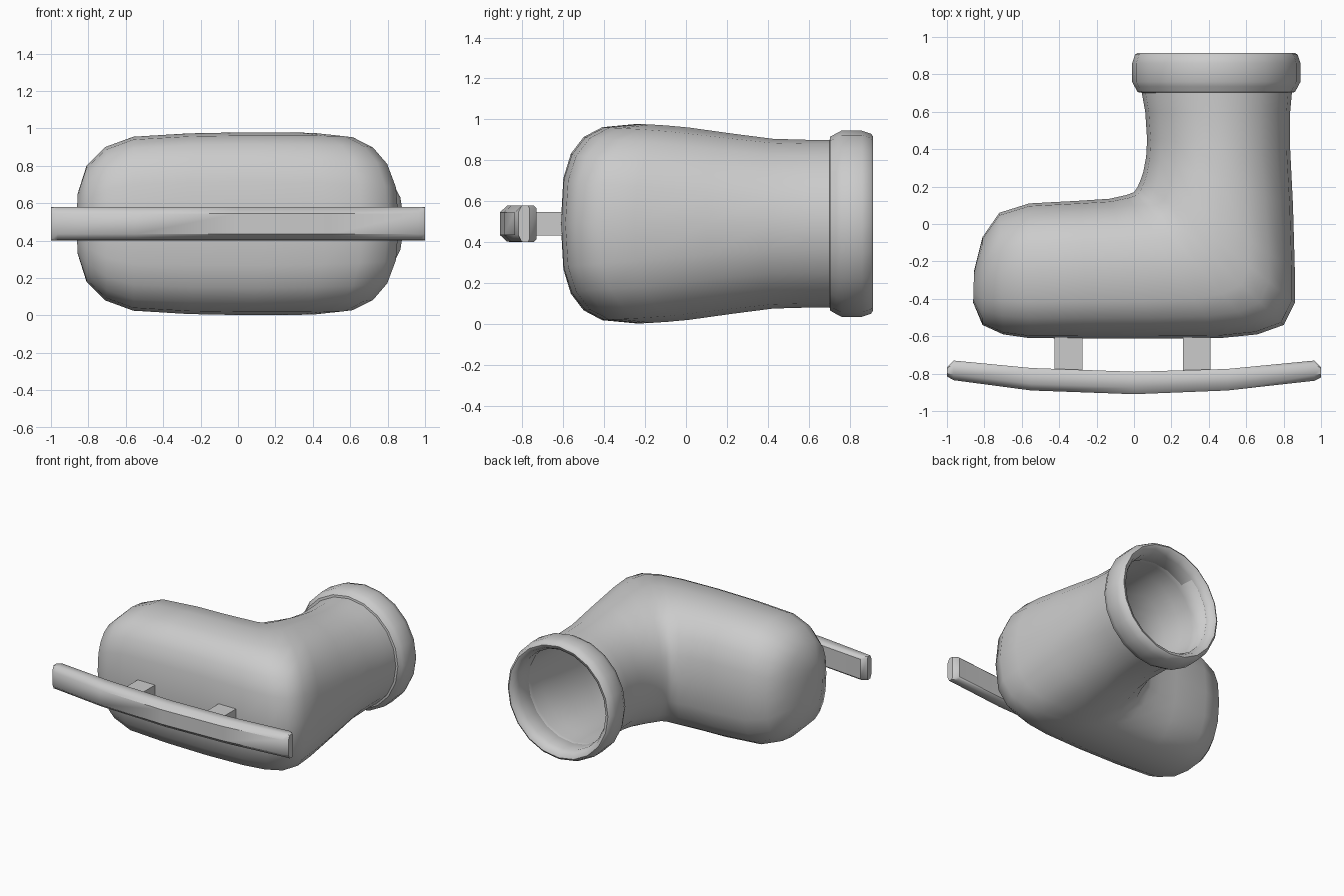
import bpy, bmesh, math
from mathutils import Vector

if "Cube" in bpy.data.objects:
    bpy.data.objects.remove(bpy.data.objects["Cube"])

ZC = 0.49  # mid height of the boot lying on its side


def loft(name, rings, caps=(True, True), closed=False, angle=40):
    """Skin a list of equal-length rings into one mesh."""
    bm = bmesh.new()
    vs = [[bm.verts.new(p) for p in r] for r in rings]
    n = len(vs[0])
    count = len(vs) if closed else len(vs) - 1
    for k in range(count):
        a, b = vs[k], vs[(k + 1) % len(vs)]
        for i in range(n):
            j = (i + 1) % n
            bm.faces.new((a[i], a[j], b[j], b[i]))
    if not closed:
        if caps[0]:
            bm.faces.new(vs[0])
        if caps[1]:
            bm.faces.new(vs[-1])
    bmesh.ops.recalc_face_normals(bm, faces=bm.faces)
    me = bpy.data.meshes.new(name)
    bm.to_mesh(me)
    bm.free()
    ob = bpy.data.objects.new(name, me)
    bpy.context.collection.objects.link(ob)
    bpy.ops.object.select_all(action='DESELECT')
    ob.select_set(True)
    bpy.context.view_layer.objects.active = ob
    bpy.ops.object.shade_smooth_by_angle(angle=math.radians(angle))
    return ob


def section(inner, outer, hw, n_in, n_out, sides=20):
    """Rounded ring spanning two profile points, half width hw in z."""
    a, b = Vector((*inner, ZC)), Vector((*outer, ZC))
    c, h = (a + b) / 2, (b - a) / 2
    ring = []
    for i in range(sides):
        t = math.tau * i / sides
        u, w = math.cos(t), math.sin(t)
        e = 2 / (n_out if u > 0 else n_in)
        u = math.copysign(abs(u) ** e, u)
        w = math.copysign(abs(w) ** e, w)
        ring.append(c + h * u + Vector((0, 0, hw * w)))
    return ring


# Boot shell: instep point, sole/heel point, half width, squareness of each side
stations = [
    ((-.855, -.25), (-.86, -.42), .16, 2.2, 2.4),
    ((-.81, -.07), (-.81, -.54), .31, 2.3, 2.6),
    ((-.72, .06), (-.70, -.59), .41, 2.4, 2.9),
    ((-.56, .11), (-.56, -.61), .465, 2.5, 3),
    ((-.28, .125), (-.25, -.612), .483, 2.5, 3),
    ((-.13, .135), (.12, -.612), .488, 2.4, 3),
    ((-.04, .155), (.46, -.61), .488, 2.4, 2.9),
    ((0, .17), (.66, -.59), .487, 2.3, 2.8),
    ((.02, .20), (.80, -.54), .485, 2.2, 2.7),
    ((.035, .235), (.86, -.42), .48, 2.2, 2.6),
    ((.05, .28), (.86, -.25), .47, 2.1, 2.5),
    ((.065, .36), (.85, .10), .44, 2, 2.2),
    ((.07, .45), (.835, .40), .415, 2, 2),
    ((.06, .60), (.835, .60), .41, 2, 2),
    ((.04, .71), (.845, .71), .41, 2, 2),
    ((.04, .86), (.845, .86), .41, 2, 2),
]
boot = loft("boot_shell", [section(*s) for s in stations], caps=(True, False), angle=60)
solid = boot.modifiers.new("thickness", 'SOLIDIFY')
solid.thickness = 0.03
solid.offset = -1

# Rolled collar around the opening: (y, radius)
collar_profile = [(.70, .39), (.705, .42), (.735, .437), (.76, .45), (.86, .45),
                  (.905, .435), (.915, .42), (.905, .395), (.86, .372), (.75, .372)]
loft("collar", [section((.44 - r, y), (.44 + r, y), r + .005, 2, 2)
                for y, r in collar_profile], closed=True, angle=50)

# Curved blade: x, y of top edge, y of bottom edge
blade_path = [(-1, -.765, -.815), (-.965, -.73, -.835), (-.55, -.77, -.89),
              (0, -.79, -.91), (.5, -.775, -.89), (.965, -.73, -.838), (1, -.765, -.82)]
rings = []
for x, top, bot in blade_path:
    k = min(.035, (top - bot) * .3)
    half = [(bot, .055), (bot + k, .088), (top - k * .5, .09), (top, .075)]
    rings.append([(x, y, ZC + z) for y, z in half] +
                 [(x, y, ZC - z) for y, z in reversed(half)])
loft("blade", rings, angle=45)

# Two posts joining sole and blade
for name, x in (("front_post", -.35), ("rear_post", .335)):
    bpy.ops.mesh.primitive_cube_add(size=1, location=(x, -.68, ZC))
    post = bpy.context.object
    post.name = name
    post.scale = (.148, .21, .115)
